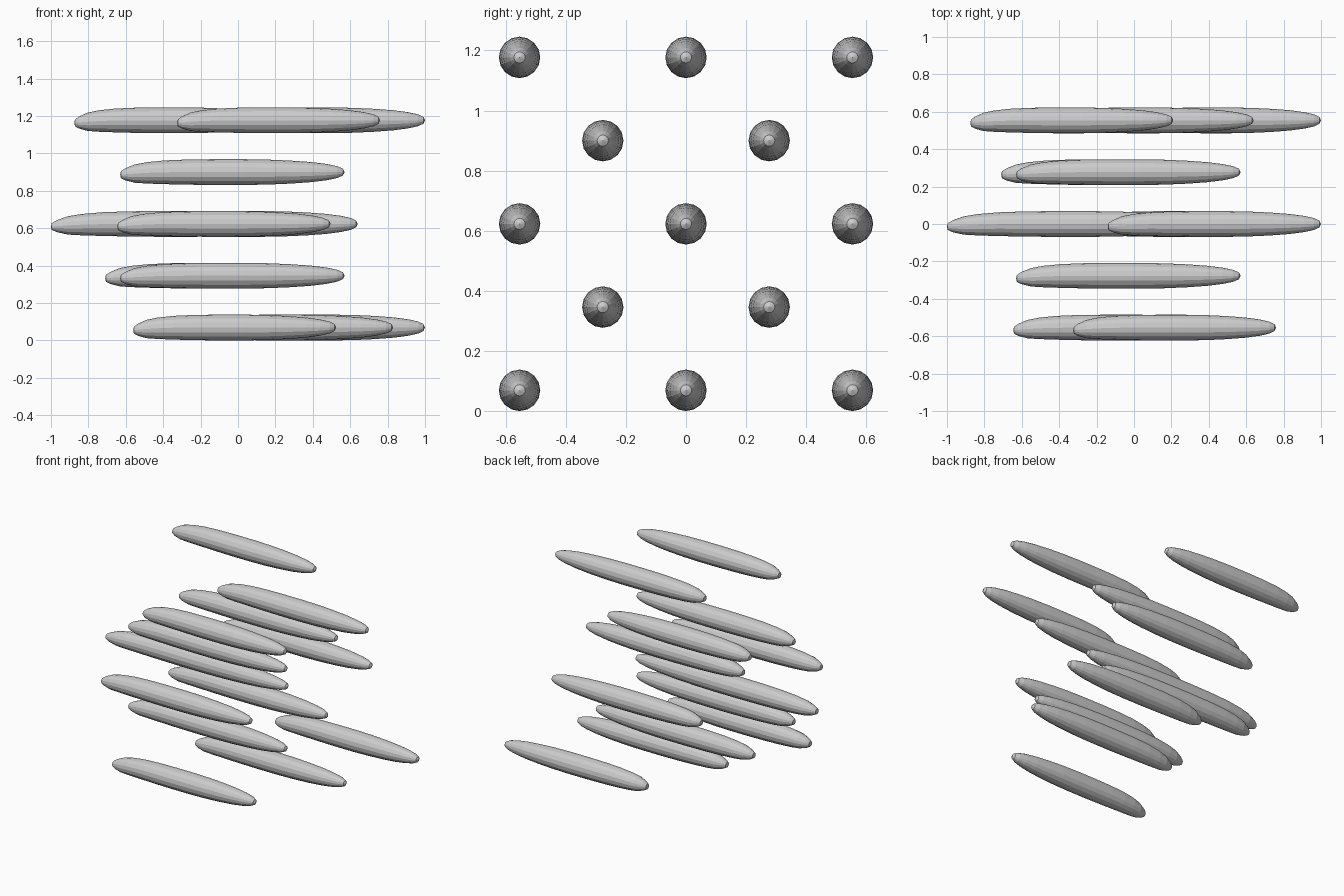
import bpy, bmesh, math

if "Cube" in bpy.data.objects:
    bpy.data.objects.remove(bpy.data.objects["Cube"])

SIDES = 16
R = 0.069
STEP = 0.277

# profile along a rod: (fraction of length, radius / R, sideways drift of the centre)
PROFILE = [(0.003, 0.26, -0.014), (0.022, 0.46, -0.012), (0.065, 0.71, -0.008),
           (0.12, 0.83, -0.004), (0.2, 0.92, -0.001), (0.3, 0.975, 0), (0.42, 1, 0),
           (0.55, 1, 0), (0.66, 0.965, 0), (0.76, 0.89, 0), (0.85, 0.78, 0),
           (0.92, 0.63, 0), (0.967, 0.46, 0), (0.992, 0.27, 0)]

# row, column in the lattice -> x start, x end
RODS = {
    (-2, 0): (-0.56, 0.525), (0, 0): (-0.31, 0.83), (2, 0): (-0.085, 1.0),
    (-1, 1): (-0.63, 0.57), (1, 1): (-0.71, 0.495),
    (-2, 2): (-0.645, 0.495), (0, 2): (-1.0, 0.385), (2, 2): (-0.50, 0.64),
    (-1, 3): (-0.63, 0.57), (1, 3): (-0.63, 0.57),
    (-2, 4): (-0.325, 0.76), (0, 4): (-0.14, 1.0), (2, 4): (-0.875, 0.21),
}


def rod(name, x0, x1, y, z):
    """Tapered rod along x: blunt left end, slimmer right end."""
    length = x1 - x0
    bm = bmesh.new()
    rings = []
    for f, r, d in PROFILE:
        ring = []
        for i in range(SIDES):
            a = 2 * math.pi * i / SIDES
            ring.append(bm.verts.new((x0 + f * length,
                                      y + d + R * r * math.cos(a),
                                      z + d + R * r * math.sin(a))))
        rings.append(ring)
    for a, b in zip(rings, rings[1:]):
        for i in range(SIDES):
            j = (i + 1) % SIDES
            bm.faces.new((a[i], a[j], b[j], b[i]))
    # end tips
    for ring, x, d in ((rings[0], x0, PROFILE[0][2]), (rings[-1], x1, 0)):
        tip = bm.verts.new((x, y + d, z + d))
        for i in range(SIDES):
            bm.faces.new((ring[i], ring[(i + 1) % SIDES], tip))
    bmesh.ops.recalc_face_normals(bm, faces=bm.faces)
    mesh = bpy.data.meshes.new(name)
    bm.to_mesh(mesh)
    bm.free()
    bpy.context.collection.objects.link(bpy.data.objects.new(name, mesh))


# thirteen rods in a staggered lattice
for n, ((cy, cz), (x0, x1)) in enumerate(RODS.items(), 1):
    rod(f"rod_{n:02d}", x0, x1, cy * STEP, R + cz * STEP)
